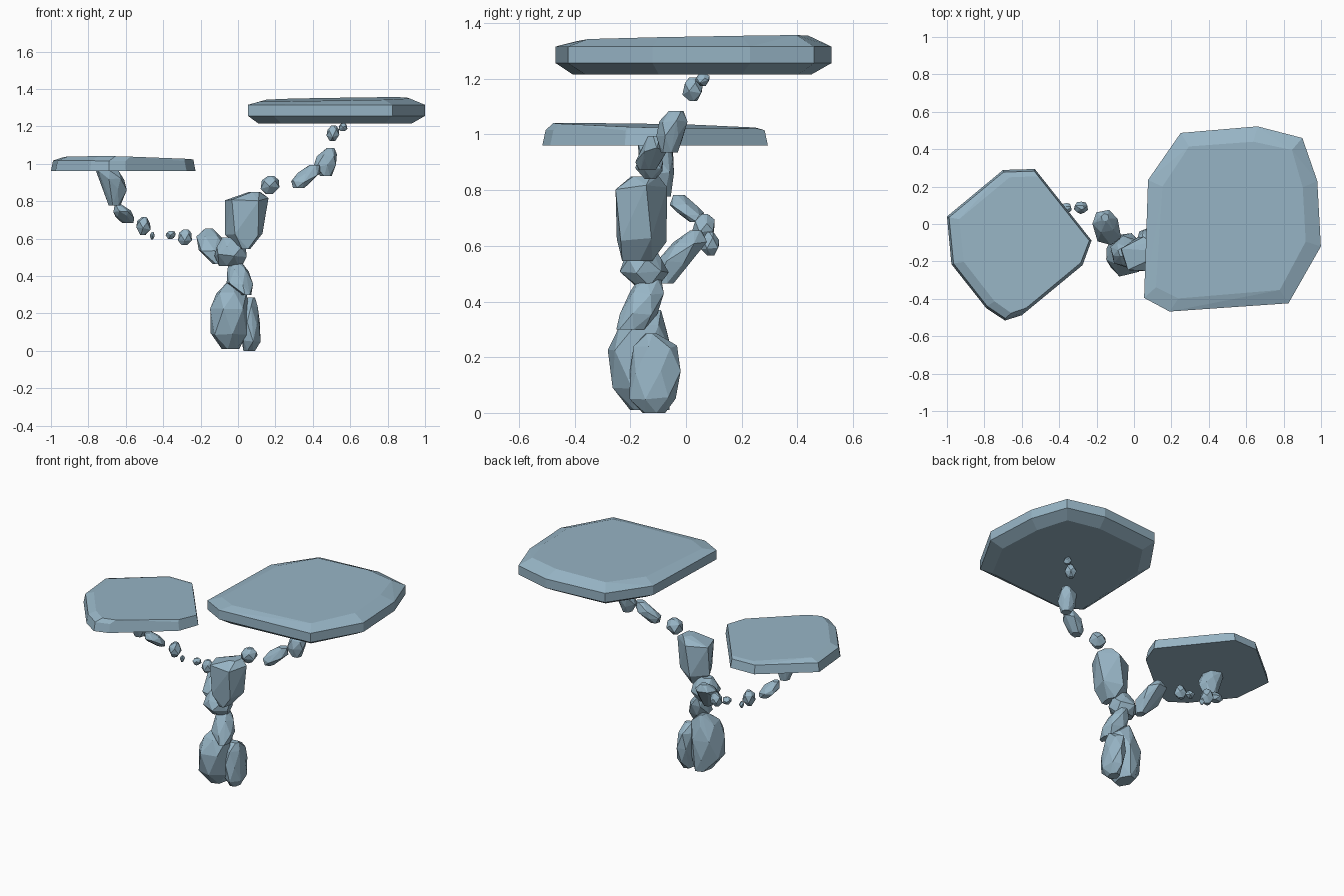
import bpy, bmesh, math, random
from mathutils import Vector

random.seed(4)

slate = bpy.data.materials.new("slate")
slate.diffuse_color = (0.31, 0.46, 0.56, 1)


def hull(name, points):
    """Flat-faced convex block around a set of points."""
    bm = bmesh.new()
    for p in points:
        bm.verts.new(p)
    res = bmesh.ops.convex_hull(bm, input=bm.verts)
    loose = {g for g in res["geom_interior"] + res["geom_unused"]
             if isinstance(g, bmesh.types.BMVert) and g.is_valid}
    bmesh.ops.delete(bm, geom=list(loose), context='VERTS')
    bmesh.ops.dissolve_limit(bm, angle_limit=math.radians(4),
                             verts=bm.verts, edges=bm.edges)
    bmesh.ops.recalc_face_normals(bm, faces=bm.faces)
    me = bpy.data.meshes.new(name)
    bm.to_mesh(me)
    bm.free()
    me.materials.append(slate)
    ob = bpy.data.objects.new(name, me)
    bpy.context.collection.objects.link(ob)
    return ob


def rock(name, *rings, sides=6, twist=0.5):
    """Faceted rock: each ring is (x, y, z, half width, half depth)."""
    pts = []
    for i, (x, y, z, rx, ry) in enumerate(rings):
        for k in range(sides):
            a = 2 * math.pi * (k + twist * (i % 2) + 0.2) / sides
            pts.append((x + 1.06 * rx * math.cos(a), y + 1.06 * ry * math.sin(a),
                        z + random.uniform(-0.008, 0.008) * (0 < i < len(rings) - 1)))
    return hull(name, pts)


def pebble(name, c, r):
    """Small stone: four jittered rings."""
    x, y, z = c
    rx, ry, rz = r
    rock(name, (x - 0.1 * rx, y, z - rz, 0.4 * rx, 0.4 * ry),
         (x, y, z - 0.3 * rz, rx, ry), (x, y, z + 0.4 * rz, 0.9 * rx, 0.9 * ry),
         (x + 0.1 * rx, y, z + rz, 0.35 * rx, 0.35 * ry), sides=5)


# Roots at the ground
rock("root_left", (-0.04, -0.13, 0.01, 0.045, 0.07), (-0.05, -0.16, 0.09, 0.095, 0.10),
     (-0.045, -0.165, 0.22, 0.10, 0.115), (-0.035, -0.155, 0.31, 0.08, 0.08),
     (-0.04, -0.12, 0.37, 0.015, 0.03))
rock("root_right", (0.06, -0.115, 0.0, 0.03, 0.04), (0.07, -0.12, 0.05, 0.05, 0.08),
     (0.065, -0.11, 0.15, 0.05, 0.09), (0.06, -0.11, 0.24, 0.045, 0.075),
     (0.06, -0.125, 0.285, 0.03, 0.02))

# Trunk
rock("lower_trunk", (0.045, -0.20, 0.30, 0.025, 0.05), (0.01, -0.17, 0.36, 0.07, 0.065),
     (0.0, -0.14, 0.43, 0.055, 0.06), (-0.015, -0.13, 0.48, 0.03, 0.04))
rock("trunk_knot", (-0.04, -0.14, 0.455, 0.06, 0.04), (-0.04, -0.15, 0.51, 0.085, 0.085),
     (-0.035, -0.155, 0.56, 0.075, 0.065), (-0.04, -0.15, 0.605, 0.045, 0.03))
rock("upper_trunk", (0.04, -0.18, 0.545, 0.025, 0.055), (0.035, -0.165, 0.62, 0.10, 0.09),
     (0.045, -0.168, 0.81, 0.115, 0.095), (0.09, -0.15, 0.85, 0.03, 0.05),
     sides=5, twist=0.15)

# Right branch
pebble("right_branch_1", (0.172, -0.13, 0.887), (0.05, 0.05, 0.047))
rock("right_branch_2", (0.325, -0.14, 0.872, 0.03, 0.03), (0.34, -0.135, 0.905, 0.055, 0.045),
     (0.38, -0.115, 0.945, 0.058, 0.045), (0.41, -0.11, 0.995, 0.026, 0.025))
rock("right_branch_3", (0.47, -0.06, 0.935, 0.03, 0.03), (0.465, -0.06, 0.99, 0.058, 0.045),
     (0.475, -0.045, 1.045, 0.052, 0.05), (0.495, -0.035, 1.085, 0.02, 0.025))
pebble("right_branch_4", (0.508, 0.025, 1.163), (0.034, 0.036, 0.042))
pebble("right_branch_5", (0.562, 0.06, 1.197), (0.023, 0.026, 0.022))

# Left branch
rock("left_branch_1", (-0.11, -0.075, 0.465, 0.025, 0.03), (-0.14, -0.05, 0.54, 0.07, 0.06),
     (-0.155, 0.015, 0.61, 0.065, 0.06), (-0.155, 0.035, 0.655, 0.02, 0.02))
pebble("left_branch_2", (-0.283, 0.088, 0.608), (0.037, 0.033, 0.042))
pebble("left_branch_3", (-0.36, 0.085, 0.62), (0.026, 0.028, 0.022))
pebble("left_branch_4", (-0.458, 0.075, 0.616), (0.013, 0.018, 0.02))
pebble("left_branch_5", (-0.505, 0.065, 0.668), (0.038, 0.04, 0.047))
rock("left_branch_6", (-0.59, 0.035, 0.685, 0.03, 0.02), (-0.605, 0.015, 0.715, 0.05, 0.048),
     (-0.62, -0.01, 0.75, 0.045, 0.048), (-0.64, -0.025, 0.782, 0.018, 0.02))
rock("left_branch_7", (-0.66, -0.085, 0.777, 0.03, 0.03), (-0.655, -0.095, 0.86, 0.06, 0.05),
     (-0.67, -0.11, 0.92, 0.06, 0.06), (-0.70, -0.11, 0.965, 0.06, 0.06))


def canopy(name, outline, centre, layers):
    """Slab: layers are (inset, shift x, height, slope x, slope y)."""
    c = Vector(centre)
    pts = []
    for inset, dx, z, sx, sy in layers:
        for p in outline:
            d = Vector(p) - c
            q = c + d * (1 - inset / d.length) + Vector((dx, 0))
            pts.append((q.x, q.y, z + sx * (q.x - c.x) + sy * (q.y - c.y)))
    hull(name, pts)


# Foliage slabs
canopy("right_canopy",
       [(0.075, 0.235), (0.25, 0.487), (0.66, 0.522), (0.90, 0.46), (0.98, 0.23),
        (0.999, -0.12), (0.826, -0.424), (0.19, -0.468), (0.054, -0.395)],
       (0.53, 0.03),
       [(0.075, 0, 1.215, 0, 0), (0, 0, 1.256, 0, 0), (0, 0, 1.316, 0, 0),
        (0.085, 0, 1.346, 0.015, 0.018)])
canopy("left_canopy",
       [(-1.0, 0.04), (-0.70, 0.289), (-0.53, 0.294), (-0.227, -0.088), (-0.275, -0.22),
        (-0.60, -0.488), (-0.69, -0.516), (-0.79, -0.45), (-0.976, -0.215)],
       (-0.63, -0.1),
       [(0, 0, 0.961, 0, 0), (0.012, 0, 1.016, -0.005, 0),
        (0.04, 0.028, 1.032, -0.02, -0.022)])
